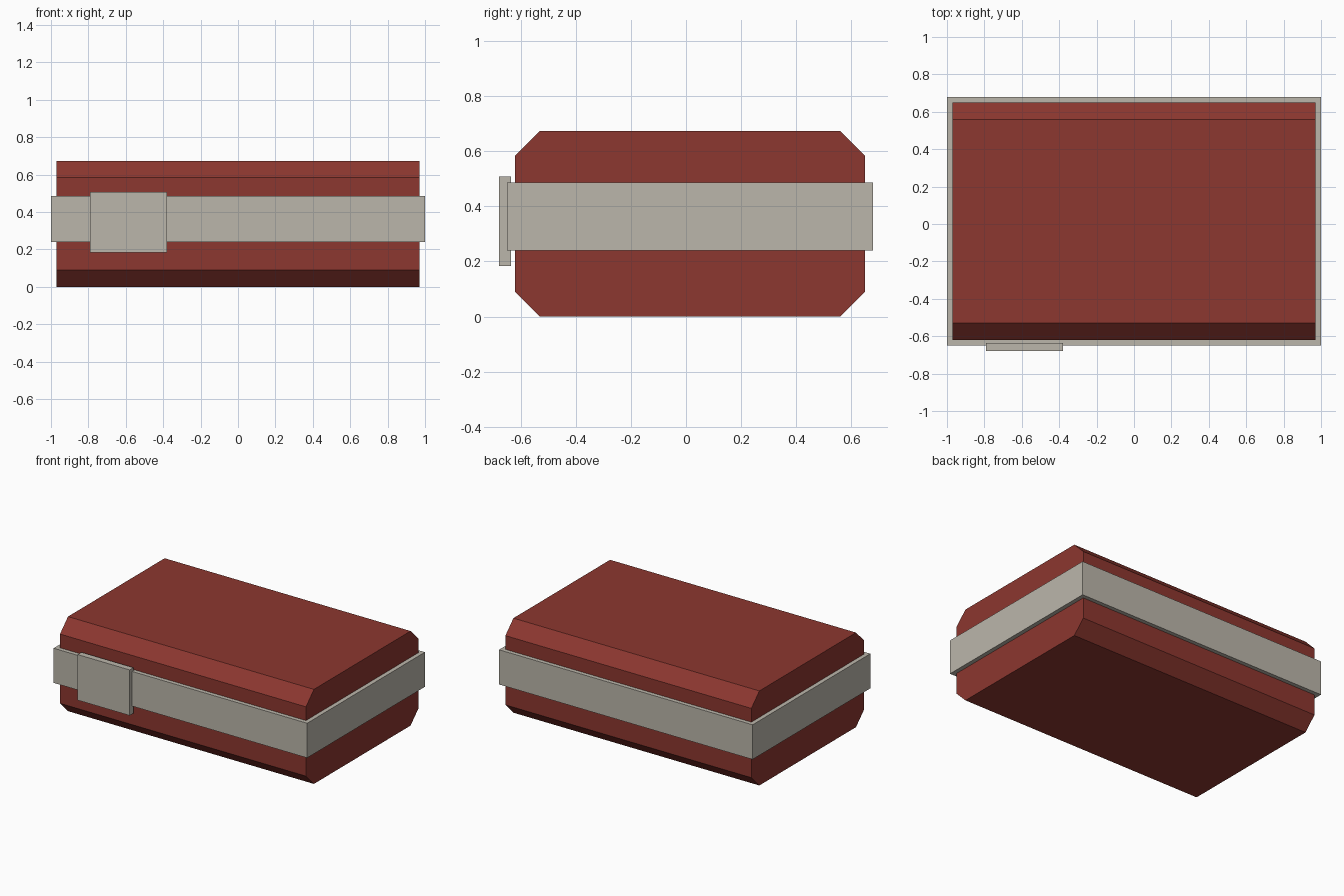
import bpy, bmesh

if "Cube" in bpy.data.objects:
    bpy.data.objects.remove(bpy.data.objects["Cube"])


def material(name, rgb):
    mat = bpy.data.materials.new(name)
    mat.diffuse_color = (*rgb, 1.0)
    mat.use_nodes = True
    mat.node_tree.nodes["Principled BSDF"].inputs["Base Color"].default_value = mat.diffuse_color
    return mat


red = material("dark_red", (0.264, 0.038, 0.029))
grey = material("warm_grey", (0.50, 0.47, 0.406))


def extrude_x(name, profile, x0, x1, mat):
    """Solid made by sweeping a (y, z) profile from x0 to x1."""
    bm = bmesh.new()
    face = bm.faces.new([bm.verts.new((x0, y, z)) for y, z in profile])
    ret = bmesh.ops.extrude_face_region(bm, geom=[face])
    verts = [g for g in ret["geom"] if isinstance(g, bmesh.types.BMVert)]
    bmesh.ops.translate(bm, verts=verts, vec=(x1 - x0, 0, 0))
    bmesh.ops.recalc_face_normals(bm, faces=bm.faces)
    mesh = bpy.data.meshes.new(name)
    bm.to_mesh(mesh)
    bm.free()
    mesh.materials.append(mat)
    obj = bpy.data.objects.new(name, mesh)
    bpy.context.collection.objects.link(obj)
    return obj


def rect(y0, y1, z0, z1, c=0.0):
    """Rectangle profile, with corners cut by c when c > 0."""
    if c == 0:
        return [(y0, z0), (y1, z0), (y1, z1), (y0, z1)]
    return [(y0 + c, z0), (y1 - c, z0), (y1, z0 + c), (y1, z1 - c),
            (y1 - c, z1), (y0 + c, z1), (y0, z1 - c), (y0, z0 + c)]


# Case body with chamfered long edges
extrude_x("case_body", rect(-0.62, 0.649, 0.0, 0.674, 0.09), -0.97, 0.97, red)
# Band around the middle
extrude_x("middle_band", rect(-0.649, 0.678, 0.239, 0.486), -1.0, 1.0, grey)
# Offset front plate
extrude_x("front_clasp", rect(-0.678, -0.635, 0.183, 0.508), -0.79, -0.38, grey)
